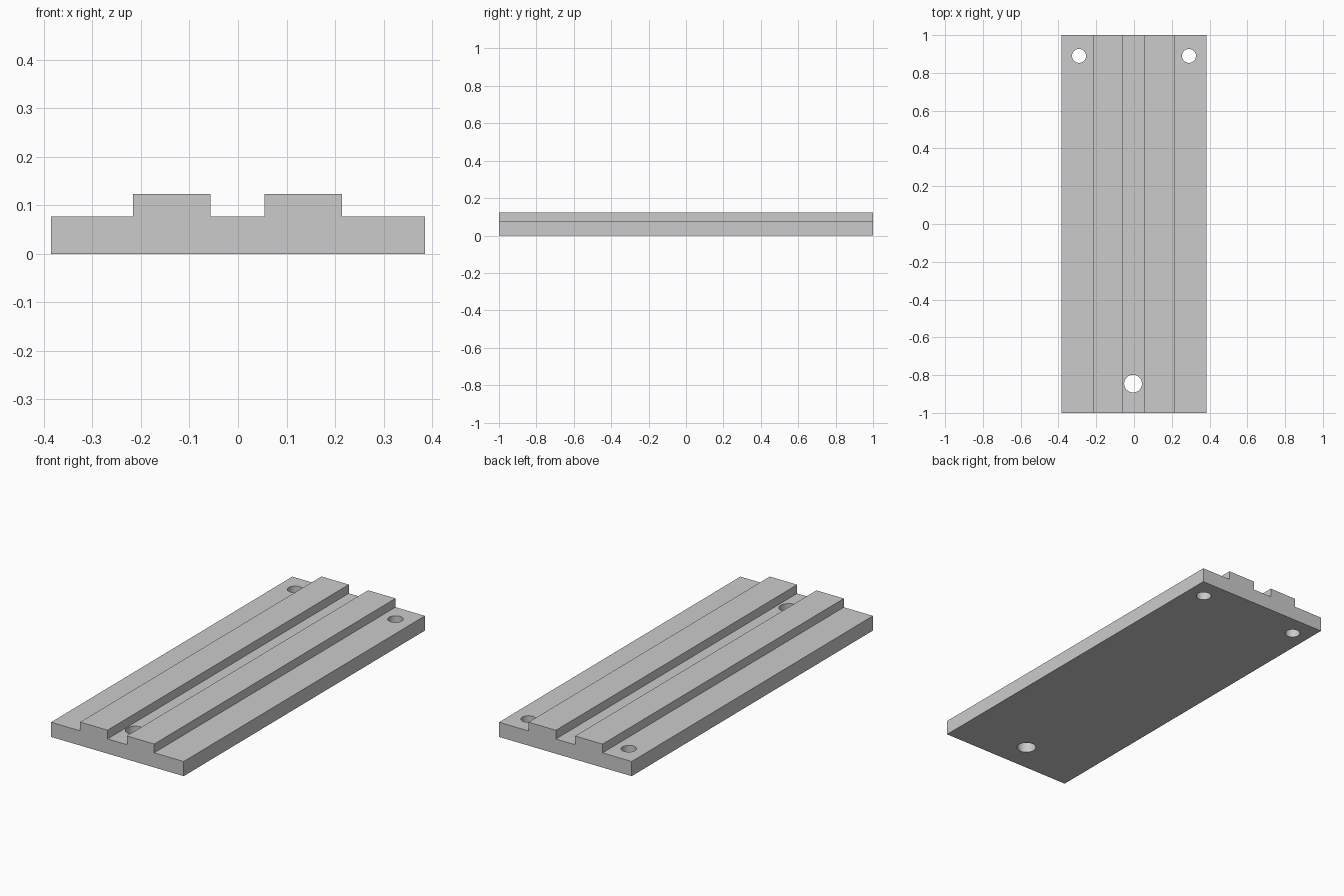
import bpy
import bmesh

cube = bpy.data.objects.get("Cube")
if cube:
    bpy.data.objects.remove(cube, do_unlink=True)

HALF_LENGTH = 1.0
HALF_WIDTH = 0.385
BASE_Z, RIDGE_Z = 0.077, 0.123
RIDGES = [(-0.216, -0.057), (0.055, 0.214)]
# x, y, radius of each through hole
HOLES = [(-0.291, 0.89, 0.037), (0.291, 0.89, 0.037), (-0.005, -0.845, 0.047)]

# Plain grey material
grey = bpy.data.materials.new("plain grey")
grey.use_nodes = True
colour = (0.6, 0.6, 0.6, 1)
grey.diffuse_color = colour
grey.node_tree.nodes["Principled BSDF"].inputs["Base Color"].default_value = colour

# Cross-section of the plate with its two rails
profile = [(HALF_WIDTH, 0), (-HALF_WIDTH, 0), (-HALF_WIDTH, BASE_Z)]
for left, right in RIDGES:
    profile += [(left, BASE_Z), (left, RIDGE_Z), (right, RIDGE_Z), (right, BASE_Z)]
profile.append((HALF_WIDTH, BASE_Z))

# Extrude the section along the length
bm = bmesh.new()
face = bm.faces.new([bm.verts.new((x, -HALF_LENGTH, z)) for x, z in profile])
extruded = bmesh.ops.extrude_face_region(bm, geom=[face], use_keep_orig=True)
moved = [v for v in extruded["geom"] if isinstance(v, bmesh.types.BMVert)]
bmesh.ops.translate(bm, verts=moved, vec=(0, 2 * HALF_LENGTH, 0))
bmesh.ops.recalc_face_normals(bm, faces=bm.faces)
mesh = bpy.data.meshes.new("railed_plate")
bm.to_mesh(mesh)
bm.free()
mesh.materials.append(grey)
plate = bpy.data.objects.new("railed_plate", mesh)
bpy.context.collection.objects.link(plate)

# Drill the mounting holes
for x, y, radius in HOLES:
    bpy.ops.mesh.primitive_cylinder_add(vertices=48, radius=radius, depth=0.5, location=(x, y, 0))
    drill = bpy.context.object
    drill.name = "hole_cutter"
    drill.hide_render = True
    drill.data.materials.append(grey)
    cut = plate.modifiers.new("hole", "BOOLEAN")
    cut.operation = "DIFFERENCE"
    cut.solver = "EXACT"
    cut.object = drill
    bpy.ops.object.select_all(action="DESELECT")
    plate.select_set(True)
    bpy.context.view_layer.objects.active = plate
    bpy.ops.object.modifier_apply(modifier=cut.name)
    bpy.data.objects.remove(drill, do_unlink=True)

# Round hole walls, crisp edges elsewhere
bpy.ops.object.shade_smooth_by_angle()
